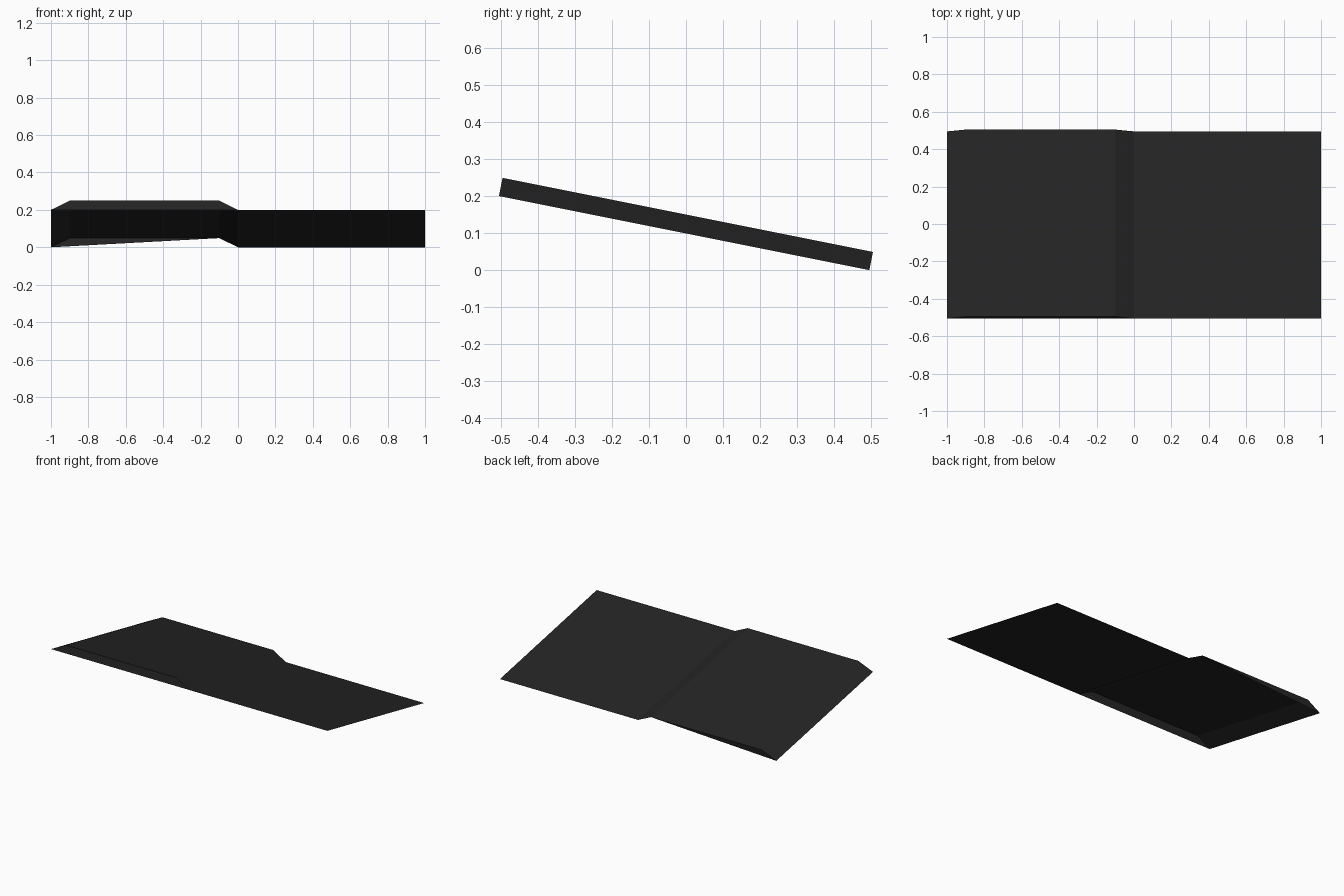
import bpy, bmesh
from mathutils import Vector

if "Cube" in bpy.data.objects:
    bpy.data.objects.remove(bpy.data.objects["Cube"])

# One dark roofing colour
mat = bpy.data.materials.new("charcoal")
mat.diffuse_color = (0.018, 0.018, 0.018, 1)
mat.use_nodes = True
mat.node_tree.nodes["Principled BSDF"].inputs["Base Color"].default_value = mat.diffuse_color

# Tile profile across x: raised pan on the left, flat sheet on the right
profile = [(-1, 0), (-0.9, 0.05), (-0.1, 0.05), (0, 0), (1, 0)]
front = Vector((0, -0.505, 0.2))
back = Vector((0, 0.495, 0))
normal = Vector((0, 0.2, 1)).normalized()

bm = bmesh.new()


def row(origin):
    return [bm.verts.new(origin + Vector((x, 0, 0)) + normal * h) for x, h in profile]


f, b = row(front), row(back)

# Sloping sheet
for i in range(len(profile) - 1):
    bm.faces.new((f[i], f[i + 1], b[i + 1], b[i]))

# Full front cap, half-open back cap
bm.faces.new((f[0], f[3], f[2], f[1]))
bm.faces.new((b[0], b[1], b[2]))

mesh = bpy.data.meshes.new("roof_panel")
bm.to_mesh(mesh)
bm.free()
mesh.materials.append(mat)
panel = bpy.data.objects.new("roof_panel", mesh)
bpy.context.collection.objects.link(panel)
